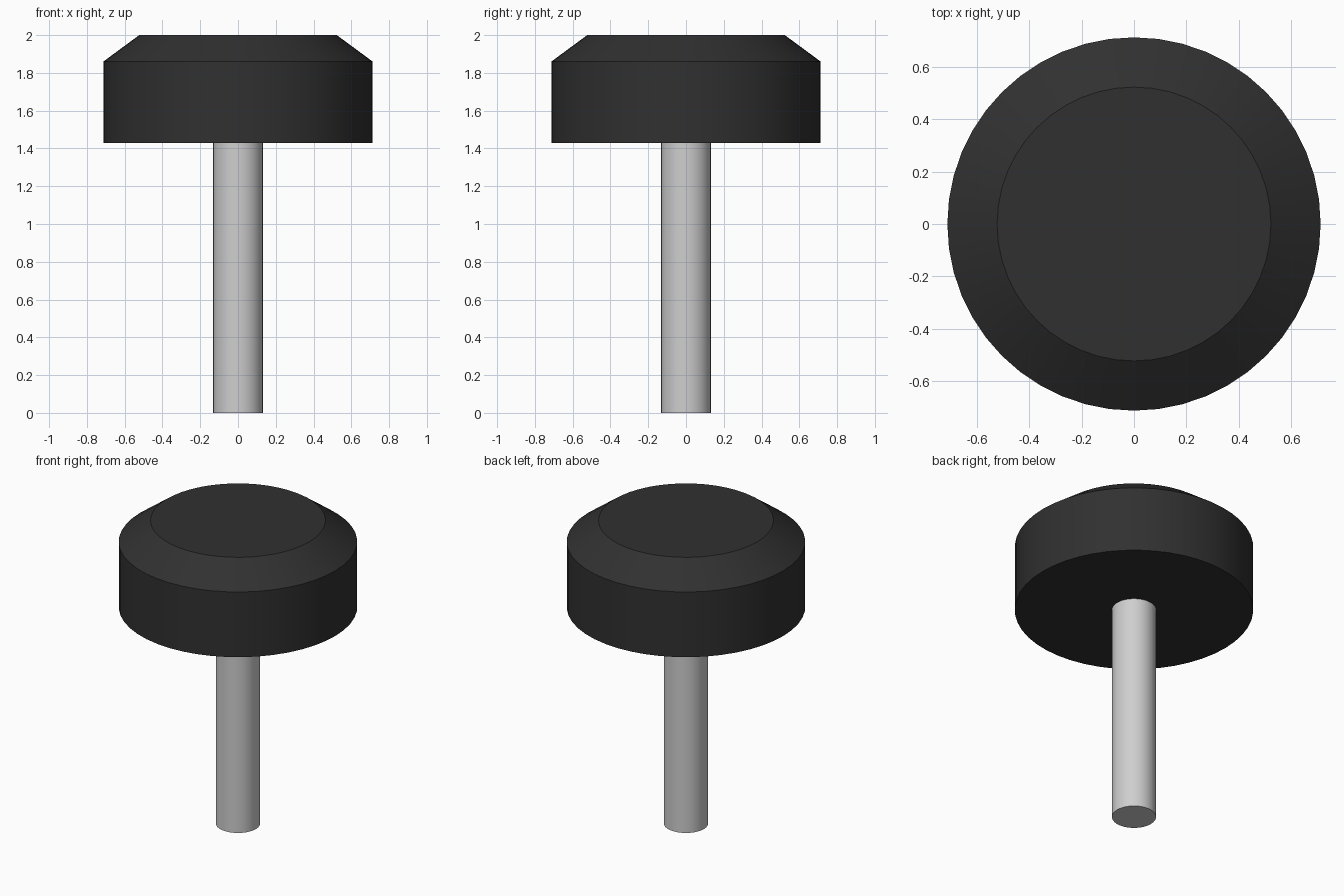
import bpy, math

if "Cube" in bpy.data.objects:
    bpy.data.objects.remove(bpy.data.objects["Cube"], do_unlink=True)


def material(name, rgb, roughness, metallic=0.0):
    mat = bpy.data.materials.new(name)
    mat.use_nodes = True
    color = (*rgb, 1.0)
    mat.diffuse_color = color
    bsdf = next(n for n in mat.node_tree.nodes if n.type == 'BSDF_PRINCIPLED')
    bsdf.inputs["Base Color"].default_value = color
    bsdf.inputs["Roughness"].default_value = roughness
    bsdf.inputs["Metallic"].default_value = metallic
    return mat


def lathe(name, profile, sides, mat):
    """Closed solid turned around z from (radius, height) points, bottom to top."""
    verts = [(r * math.cos(2 * math.pi * i / sides), r * math.sin(2 * math.pi * i / sides), z)
             for r, z in profile for i in range(sides)]
    faces = [(k * sides + i, k * sides + (i + 1) % sides,
              (k + 1) * sides + (i + 1) % sides, (k + 1) * sides + i)
             for k in range(len(profile) - 1) for i in range(sides)]
    top = (len(profile) - 1) * sides
    faces.append(tuple(reversed(range(sides))))
    faces.append(tuple(range(top, top + sides)))
    mesh = bpy.data.meshes.new(name)
    mesh.from_pydata(verts, [], faces)
    mesh.materials.append(mat)
    obj = bpy.data.objects.new(name, mesh)
    bpy.context.collection.objects.link(obj)
    bpy.ops.object.select_all(action='DESELECT')
    obj.select_set(True)
    bpy.context.view_layer.objects.active = obj
    bpy.ops.object.shade_smooth_by_angle(angle=math.radians(30))
    return obj


black = material("black plastic", (0.030, 0.030, 0.030), 0.5)
steel = material("light grey steel", (0.62, 0.62, 0.63), 0.4)

# Round grip with a chamfered top edge
lathe("knob_head", [(0.713, 1.43), (0.713, 1.86), (0.523, 2.0)], 48, black)

# Straight pin below the grip
lathe("shaft", [(0.132, 0.0), (0.132, 1.43)], 32, steel)
